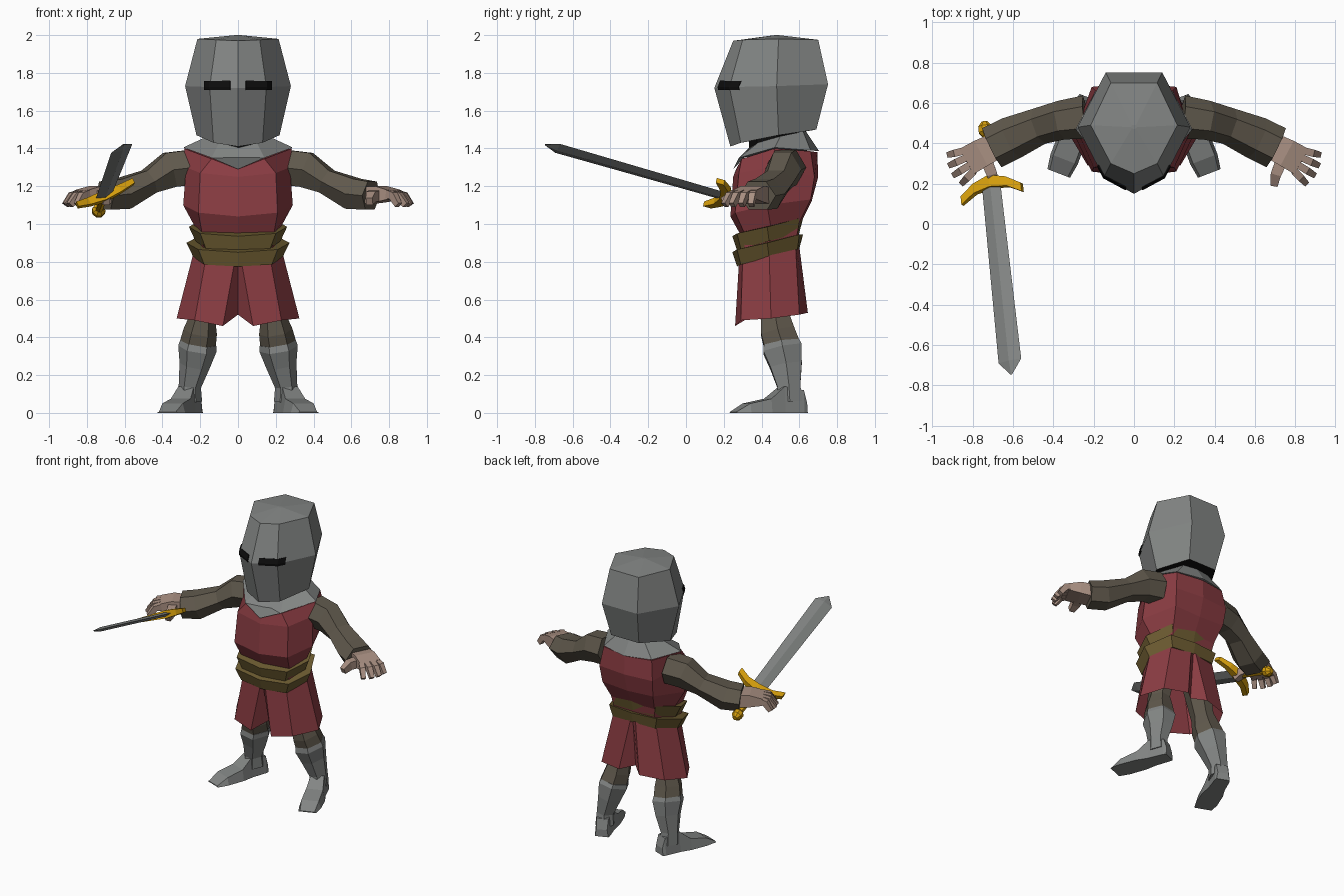
import bpy, bmesh, math
from mathutils import Vector as V

if "Cube" in bpy.data.objects:
    bpy.data.objects.remove(bpy.data.objects["Cube"])


def mat(name, r, g, b):
    m = bpy.data.materials.new(name)
    m.diffuse_color = (r, g, b, 1)
    m.use_nodes = True
    m.node_tree.nodes["Principled BSDF"].inputs["Base Color"].default_value = m.diffuse_color
    return m


STEEL = mat("steel grey", .225, .235, .23)
RED = mat("tunic red", .26, .046, .056)
BROWN = mat("cloth brown", .115, .098, .072)
BELT = mat("belt ochre", .15, .105, .03)
GOLD = mat("gold", .70, .36, .004)
SKIN = mat("skin", .40, .28, .225)
BLACK = mat("black", .004, .004, .004)


def build(name, verts, faces, material):
    bm = bmesh.new()
    vs = [bm.verts.new(v) for v in verts]
    for f in faces:
        bm.faces.new([vs[i] for i in f])
    bmesh.ops.recalc_face_normals(bm, faces=bm.faces)
    me = bpy.data.meshes.new(name)
    bm.to_mesh(me)
    bm.free()
    ob = bpy.data.objects.new(name, me)
    bpy.context.collection.objects.link(ob)
    me.materials.append(material)
    return ob


def loft(name, rings, material, start=True, end=True):
    """Skin closed rings of equal size, with optional end caps."""
    n = len(rings[0])
    verts = [v for r in rings for v in r]
    faces = [(k*n + i, k*n + (i+1) % n, (k+1)*n + (i+1) % n, (k+1)*n + i)
             for k in range(len(rings)-1) for i in range(n)]
    if start:
        faces.append(tuple(range(n)))
    if end:
        faces.append(tuple(range(len(verts)-n, len(verts))))
    return build(name, verts, faces, material)


def sym(half):
    """Full ring from half outline running front to back."""
    return half + [(-x, y, z) for x, y, z in reversed(half) if x > 0]


def tube(name, secs, n, material, ref=(0, 0, 1), s=1):
    """Sections (centre, half width, half height) swept along their centres."""
    pts = [V(c) for c, a, b in secs]
    rings = []
    off = math.pi/4 if n == 4 else 0
    k = math.sqrt(2) if n == 4 else 1.08
    for i, (c, a, b) in enumerate(secs):
        t = (pts[min(i+1, len(pts)-1)] - pts[max(i-1, 0)]).normalized()
        side = t.cross(V(ref)).normalized()
        up = side.cross(t)
        ring = []
        for j in range(n):
            g = off + 2*math.pi*j/n
            p = pts[i] + side*a*k*math.cos(g) + up*b*k*math.sin(g)
            ring.append((p.x*s, p.y, p.z))
        rings.append(ring)
    return loft(name, rings, material)


# Helmet with a front ridge and a slightly peaked crown
helmet = loft("helmet", [sym(r) for r in (
    [(0, .235, 1.41), (.13, .29, 1.43), (.22, .49, 1.47), (.11, .69, 1.50)],
    [(0, .15, 1.72), (.15, .23, 1.725), (.28, .48, 1.73), (.14, .752, 1.74)],
    [(0, .25, 1.97), (.115, .30, 1.975), (.215, .49, 1.98), (.115, .70, 1.975)],
    [(0, .47, 2.0), (.01, .475, 2.0), (.015, .48, 2.0), (.01, .49, 2.0)])], STEEL)
helmet.data.materials.append(BLACK)
for p in helmet.data.polygons:
    if p.normal.z < -.8:
        p.material_index = 1

# Eye slots
for s, side in ((1, "left"), (-1, "right")):
    cols = [(.04, .171), (.15, .23), (.176, .28)]
    verts = [(x*s, y + dy, z) for z, dy in ((1.71, .004), (1.725, 0), (1.757, .013))
             for x, y in cols]
    faces = [(r*3+c, r*3+c+1, r*3+c+4, r*3+c+3) for r in range(2) for c in range(2)]
    slot = build(side + "_eye_slot", verts, faces, BLACK)
    m = slot.modifiers.new("thickness", 'SOLIDIFY')
    m.thickness, m.offset = .009, 0

# Neck and collar
tube("neck", [((0, .49, 1.36), .13, .14), ((0, .48, 1.49), .13, .14)], 8, BLACK, ref=(0, 1, 0))
loft("collar", [sym(r) for r in (
    [(0, .25, 1.29), (.14, .28, 1.35), (.29, .47, 1.405), (.19, .66, 1.39), (0, .705, 1.385)],
    [(0, .34, 1.41), (.10, .38, 1.43), (.16, .50, 1.465), (.10, .62, 1.49), (0, .635, 1.49)])], STEEL)

# Tunic body
loft("tunic", [sym(r) for r in (
    [(0, .29, .83), (.18, .31, .84), (.21, .45, .87), (.16, .58, .90), (0, .59, .90)],
    [(0, .29, .94), (.19, .31, .95), (.225, .45, .98), (.17, .60, 1.01), (0, .61, 1.01)],
    [(0, .235, 1.04), (.21, .26, 1.06), (.29, .43, 1.10), (.20, .66, 1.13), (0, .665, 1.12)],
    [(0, .25, 1.25), (.20, .28, 1.27), (.275, .45, 1.30), (.21, .68, 1.25), (0, .70, 1.25)],
    [(0, .265, 1.29), (.14, .295, 1.345), (.285, .47, 1.40), (.19, .66, 1.385), (0, .695, 1.38)])], RED)

# Two flared belt bands
for name, k, dz in (("upper_belt", 1, 0), ("lower_belt", 1.05, -.085)):
    top = [(0, .245, .935), (.20, .27, .95), (.26, .43, .985), (.18, .60, 1.03), (0, .62, 1.03)]
    low = [(0, .27, .86), (.17, .29, .87), (.225, .44, .91), (.16, .59, .95), (0, .60, .955)]
    loft(name, [sym([(x*k, y, z+dz) for x, y, z in r]) for r in (low, top)], BELT)

# Skirt with pleats at front and back
loft("skirt", [sym(r) for r in (
    [(0, .285, .79), (.02, .28, .79), (.17, .30, .82), (.235, .44, .85),
     (.17, .58, .88), (.02, .60, .88), (0, .60, .88)],
    [(0, .36, .52), (.08, .26, .46), (.23, .29, .49), (.325, .45, .50),
     (.25, .60, .52), (.08, .645, .53), (0, .57, .55)])], RED, end=False)

# Limbs, mirrored
for s, side in ((1, "left"), (-1, "right")):
    tube(side + "_leg", [((.13, .46, .80), .08, .10), ((.185, .47, .52), .06, .08),
                         ((.20, .485, .43), .083, .095), ((.215, .51, .35), .09, .10)],
         6, BROWN, ref=(0, 1, 0), s=s)
    tube(side + "_boot", [((.21, .505, .37), .09, .10), ((.215, .51, .34), .095, .11),
                          ((.23, .53, .25), .075, .09), ((.255, .545, .14), .055, .065),
                          ((.255, .55, .06), .06, .07)], 6, STEEL, ref=(0, 1, 0), s=s)
    rings = []
    for d, w, h in ((-.02, .045, .05), (.0, .05, .12), (.11, .055, .14),
                    (.19, .07, .075), (.31, .072, .05), (.385, .06, .006)):
        cx, cy = .235 + .36*d, .61 - .933*d
        rings.append([(s*(cx + .933*u), cy + .36*u, z) for u, z in
                      ((-w, 0), (w, 0), (w*.8, h), (-w*.8, h))])
    loft(side + "_foot", rings, STEEL)

    tube(side + "_arm", [((.24, .53, 1.30), .10, .10), ((.36, .515, 1.287), .09, .10),
                         ((.47, .485, 1.225), .085, .068), ((.61, .425, 1.16), .10, .088),
                         ((.705, .378, 1.15), .10, .08)], 6, BROWN, s=s)
    tube(side + "_palm", [((.68, .39, 1.15), .065, .045), ((.76, .35, 1.158), .07, .042),
                          ((.83, .31, 1.155), .072, .024)], 4, SKIN, s=s)
    for i, (kx, ky, tx, ty) in enumerate(((.795, .262, .85, .205), (.815, .292, .89, .245),
                                          (.835, .327, .91, .293), (.845, .362, .915, .345))):
        mx, my = (kx+tx)/2, (ky+ty)/2
        tube(f"{side}_finger_{i+1}", [((kx, ky, 1.158), .018, .022), ((mx, my, 1.15), .018, .021),
                                      ((tx, ty, 1.10), .014, .016)], 4, SKIN, s=s)
    tube(side + "_thumb", [((.735, .32, 1.15), .03, .03), ((.705, .25, 1.145), .026, .028),
                           ((.695, .195, 1.12), .018, .02)], 4, SKIN, s=s)

# Sword frame: d along the blade, w across it, n through it
hub = V((-.71, .21, 1.145))
d = V((.10, -.94, .27)).normalized()
w = V((.30, .05, .13))
w = (w - d*w.dot(d)).normalized()
n = d.cross(w)


def at(a, b, c):
    return tuple(hub + d*a + w*b + n*c)


# Diamond-section blade
loft("blade", [[at(a, hw, 0), at(a, 0, t), at(a, -hw, 0), at(a, 0, -t)]
               for a, hw, t in ((0, .05, .014), (.93, .062, .014), (1.0, .004, .003))], STEEL)

# Curved guard, grip and pommel
loft("guard", [[at(a-h, b, -c), at(a+h, b, -c), at(a+h, b, c), at(a-h, b, c)]
               for b, a, h, c in ((-.165, .065, .022, .014), (-.09, .02, .024, .02), (0, .0, .03, .026),
                                  (.09, .02, .024, .02), (.165, .065, .022, .014))], GOLD)


def round_part(name, prof, sides):
    loft(name, [[at(a, r*math.cos(2*math.pi*j/sides), r*math.sin(2*math.pi*j/sides))
                 for j in range(sides)] for a, r in prof], GOLD)


round_part("grip", ((0, .02), (-.25, .02)), 6)
round_part("pommel", ((-.235, .02), (-.255, .036), (-.285, .036), (-.31, .016)), 8)
